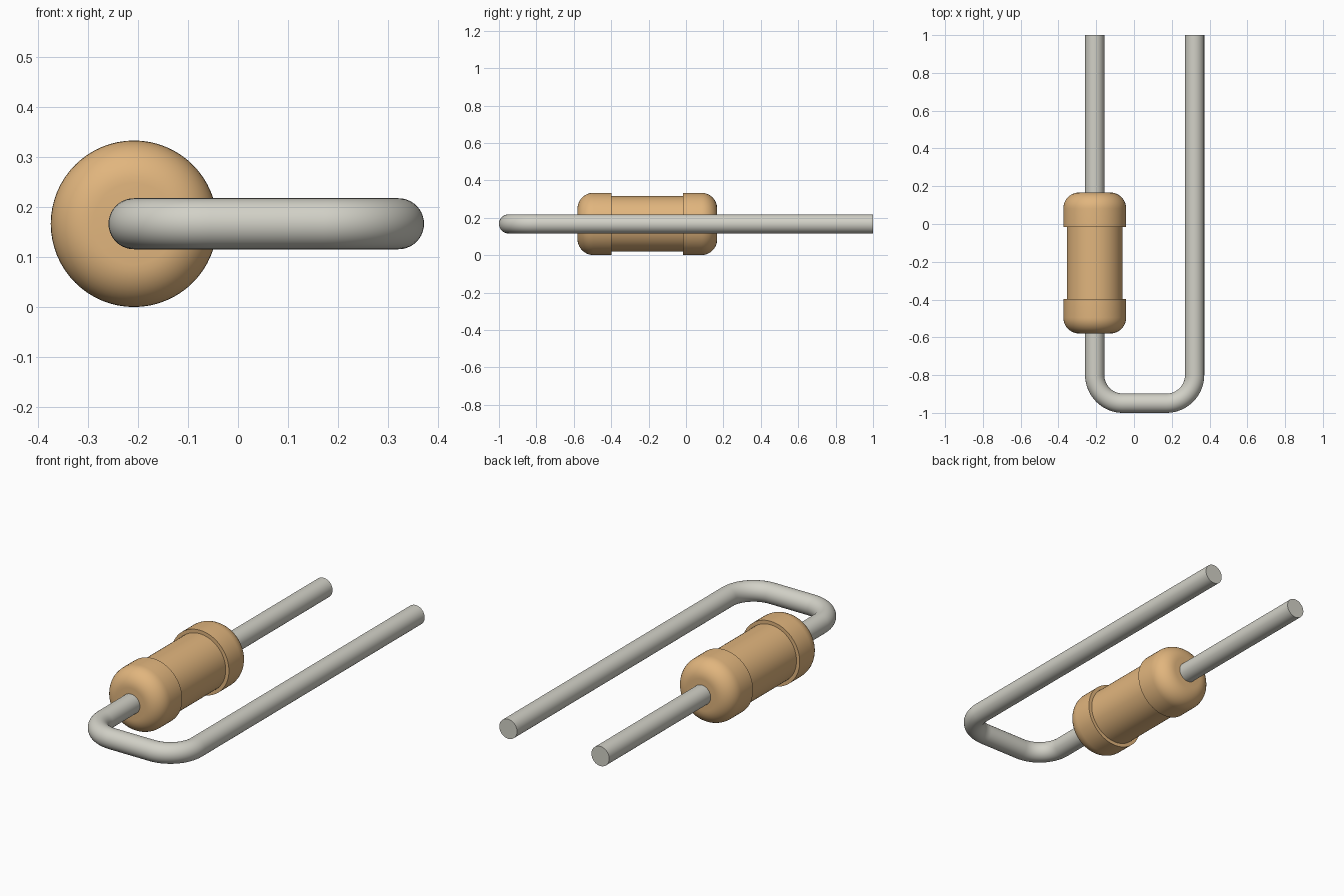
import bpy, bmesh, math
from mathutils import Vector, Matrix

if "Cube" in bpy.data.objects:
    bpy.data.objects.remove(bpy.data.objects["Cube"])

AX, Z = -0.208, 0.167      # body axis
RX, WR = 0.321, 0.051      # return lead axis, wire radius
SEG = 64


def material(name, rgb):
    m = bpy.data.materials.new(name)
    m.diffuse_color = (*rgb, 1)
    m.use_nodes = True
    m.node_tree.nodes["Principled BSDF"].inputs["Base Color"].default_value = m.diffuse_color
    return m


tan = material("tan body", (0.754, 0.464, 0.207))
metal = material("metal grey", (0.645, 0.638, 0.572))


def finish(bm, name, mat):
    bmesh.ops.recalc_face_normals(bm, faces=bm.faces)
    me = bpy.data.meshes.new(name)
    bm.to_mesh(me)
    bm.free()
    me.materials.append(mat)
    ob = bpy.data.objects.new(name, me)
    bpy.context.collection.objects.link(ob)
    bpy.ops.object.select_all(action='DESELECT')
    ob.select_set(True)
    bpy.context.view_layer.objects.active = ob
    bpy.ops.object.shade_smooth_by_angle(angle=math.radians(35))
    return ob


def skin(rings, bm):
    """Bridge consecutive closed rings of points and cap both ends."""
    vs = [[bm.verts.new(p) for p in ring] for ring in rings]
    for a, b in zip(vs, vs[1:]):
        n = len(a)
        for i in range(n):
            j = (i + 1) % n
            bm.faces.new((a[i], a[j], b[j], b[i]))
    bm.faces.new(vs[0])
    bm.faces.new(vs[-1])


def ring(centre, side, r, n):
    up = Vector((0, 0, 1))
    return [centre + r * (math.cos(t) * side + math.sin(t) * up)
            for t in (2 * math.pi * i / n for i in range(n))]


# Body: lathed profile with two rounded end caps and a narrower middle
Y0, Y1, R, RM, F, CAP = -0.58, 0.167, 0.1665, 0.148, 0.085, 0.182
half = [(Y0 + F * (1 - math.cos(t)), R - F + F * math.sin(t))
        for t in (math.pi / 2 * i / 10 for i in range(11))]
half += [(Y0 + CAP, R), (Y0 + CAP, RM)]
profile = half + [(Y0 + Y1 - y, r) for y, r in reversed(half)]
bm = bmesh.new()
skin([ring(Vector((AX, y, Z)), Vector((1, 0, 0)), r, SEG) for y, r in profile], bm)
finish(bm, "resistor_body", tan)


# Leads: round wire swept along a flat path of (point, direction)
def lead(name, path):
    bm = bmesh.new()
    skin([ring(Vector((x, y, Z)), Vector((dy, -dx, 0)), WR, 40)
          for x, y, dx, dy in path], bm)
    finish(bm, name, metal)


lead("straight_lead", [(AX, Y1 - 0.01, 0, 1), (AX, 1, 0, 1)])

B, YB = 0.15, -0.949       # bend radius, bottom of the loop
arcs = []
for cx, start in ((AX + B, math.pi), (RX - B, 1.5 * math.pi)):
    for i in range(17):
        t = start + math.pi / 2 * i / 16
        arcs.append((cx + B * math.cos(t), YB + B + B * math.sin(t),
                     -math.sin(t), math.cos(t)))
lead("bent_lead", [(AX, Y0 + 0.01, 0, -1)] + arcs + [(RX, 1, 0, 1)])
